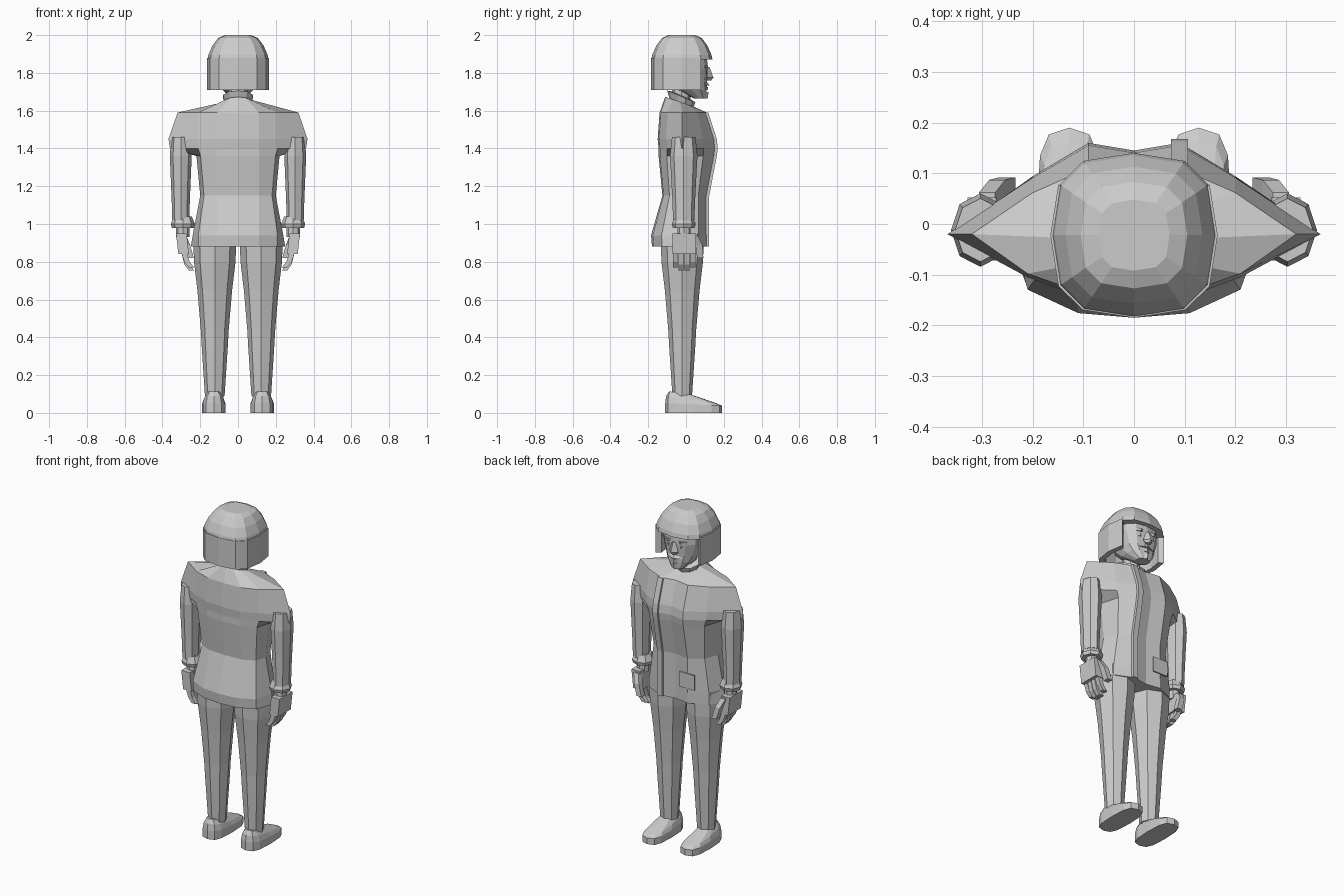
import bpy
import bmesh
from math import copysign, cos, sin, tau

cube = bpy.data.objects.get("Cube")
if cube:
    bpy.data.objects.remove(cube)

GREY = (0.6, 0.6, 0.6, 1)
grey = bpy.data.materials.new("plain_grey")
grey.use_nodes = True
grey.diffuse_color = GREY
grey.node_tree.nodes["Principled BSDF"].inputs["Base Color"].default_value = GREY


def loft(name, rings, side=1):
    """Skin a stack of equal rings and cap both ends; side=-1 mirrors in x."""
    bm = bmesh.new()
    rows = [[bm.verts.new((side * x, y, z)) for x, y, z in ring] for ring in rings]
    for lower, upper in zip(rows, rows[1:]):
        for i in range(len(lower)):
            bm.faces.new((lower[i - 1], lower[i], upper[i], upper[i - 1]))
    bm.faces.new(rows[0])
    bm.faces.new(rows[-1])
    bmesh.ops.recalc_face_normals(bm, faces=bm.faces)
    mesh = bpy.data.meshes.new(name)
    bm.to_mesh(mesh)
    bm.free()
    mesh.materials.append(grey)
    part = bpy.data.objects.new(name, mesh)
    bpy.context.collection.objects.link(part)


def oval(x, y, z, rx, ry, sides=8, power=1, tilt=0):
    """Ring starting at +y; power below one squares it, tilt lowers its +y end."""
    ring = []
    for i in range(sides):
        s, c = sin(tau * i / sides), cos(tau * i / sides)
        dx = rx * copysign(abs(s) ** power, s)
        dy = ry * copysign(abs(c) ** power, c)
        ring.append((x + dx, y + dy, z - tilt * dy))
    return ring


def tube(name, x, y, rows, depth=1, side=1, **shape):
    """Upright tube from (height, radius) rows; depth scales its y radius."""
    loft(name, [oval(x, y, z, r, r * depth, **shape) for z, r in rows], side)


def strip(name, path, rx, ry, side=1):
    """Bar of rectangular section along a path of points."""
    corners = ((-rx, -ry), (rx, -ry), (rx, ry), (-rx, ry))
    loft(name, [[(x + dx, y + dy, z) for dx, dy in corners] for x, y, z in path], side)


# Jacket: the width jumps at the armpits so the shoulders cover the sleeves
def jacket_ring(z, width, front, back):
    half = [(0, front), (.09, front + .015), (min(.2, .85 * width), .65 * front),
            (width, -.02), (min(.21, .9 * width), .7 * back), (.11, .95 * back), (0, back)]
    mirrored = [(-x, y) for x, y in half[-2:0:-1]]
    return [(x, y, z) for x, y in half + mirrored]


jacket_rows = [(.88, .25, .1, -.18), (.94, .24, .1, -.185), (1.15, .2, .1, -.125),
               (1.36, .22, .14, -.145), (1.4, .36, .145, -.145),
               (1.45, .368, .14, -.15), (1.59, .32, .095, -.14)]
neckline = oval(0, -.03, 1.645, .075, .08, sides=12, tilt=.35)
loft("jacket", [jacket_ring(*row) for row in jacket_rows] + [neckline])

# Overlapping front edge follows the breast line; pocket flap lies below it
breast_line = [(.09, front + .015, z) for z, width, front, back in jacket_rows]
strip("jacket_front_edge", breast_line, rx=.017, ry=.008)
strip("pocket_flap", [(-.09, .116, .97), (-.09, .116, 1.06)], rx=.05, ry=.004)

# Collar and neck
tube("collar", 0, -.025, [(1.615, .06), (1.64, .07), (1.675, .083), (1.68, .06)],
     depth=.9, sides=10, tilt=.42)
tube("neck", 0, -.025, [(1.58, .05), (1.76, .05)])

# Head, tapering to the chin
head_rows = [(1.665, .04, .105, .04), (1.71, .08, .11, -.05),
             (1.75, .1, .11, -.1), (1.82, .12, .115, -.12), (1.9, .12, .11, -.12)]
loft("head", [oval(0, (front + back) / 2, z, width, (front - back) / 2, sides=12, power=.8)
              for z, width, front, back in head_rows])

# Face, made of diamond-shaped tubes
tube("nose", 0, .115, [(1.76, .018), (1.775, .03), (1.83, .01)], sides=4)
tube("moustache", 0, .105, [(1.733, .05), (1.75, .02)], depth=.4, sides=4)
tube("lower_lip", 0, .107, [(1.71, .02), (1.725, .025)], depth=.4, sides=4)
tube("chin_tuft", 0, .1, [(1.665, .015), (1.7, .02)], sides=4)

# Hair: closed crown above, band below left open around the face
hair = dict(sides=12, power=.7)
tube("hair_crown", 0, -.022,
     [(1.87, .162), (1.895, .157), (1.945, .135), (1.985, .105), (2, .07)], **hair)


def hair_band_ring(z):
    outside = oval(0, -.022, z, .165, .163, **hair)[2:-1]
    inside = oval(0, -.022, z, .135, .13, **hair)[2:-1]
    return outside + inside[::-1]


loft("hair_band", [hair_band_ring(z) for z in (1.71, 1.88)])

for side, tag in ((1, "left_"), (-1, "right_")):
    # Eye and brow
    tube(tag + "eye", .045, .1, [(1.795, .018), (1.81, .02)], depth=.5, sides=4, side=side)
    tube(tag + "brow", .045, .1, [(1.825, .03), (1.84, .035)], depth=.5, sides=4, side=side)

    # Sleeve and flared cuff
    tube(tag + "sleeve", .303, -.012,
         [(1.46, .05), (1.36, .058), (1.22, .052), (1.12, .048), (1.02, .045)],
         depth=1.25, side=side)
    tube(tag + "cuff", .292, -.012, [(.98, .058), (1, .064), (1.04, .047)], side=side)

    # Hand with curled fingers and thumb
    tube(tag + "wrist", .292, -.01, [(.93, .035), (1, .035)], side=side)
    strip(tag + "palm", [(.3, -.01, .95), (.288, -.01, .84)], rx=.028, ry=.062, side=side)
    for i in range(4):
        y = .031 * i - .057
        tip = .755 if i in (1, 2) else .77
        strip(f"{tag}finger_{i + 1}", [(.286, y, .85), (.27, y, tip + .03), (.247, y, tip)],
              rx=.014, ry=.013, side=side)
    strip(tag + "thumb", [(.29, .045, .94), (.27, .07, .89), (.25, .075, .82)],
          rx=.016, ry=.017, side=side)

    # Trouser leg, with a slight knee
    tube(tag + "trouser_leg", .123, -.02,
         [(.95, .115), (.8, .11), (.65, .092), (.44, .074), (.35, .069), (.09, .052)],
         side=side)

    # Shoe: flat sole with the upper sloping down to the toe
    shoe = dict(sides=12, power=.65)
    loft(tag + "shoe", [oval(.128, .04, 0, .063, .15, **shoe),
                        oval(.128, .04, .045, .063, .15, tilt=.05, **shoe),
                        oval(.128, .03, .07, .054, .135, tilt=.15, **shoe),
                        oval(.128, -.03, .105, .035, .06, tilt=.15, **shoe)], side)
    tube(tag + "ankle", .126, -.02, [(.06, .05), (.13, .045)], side=side)
